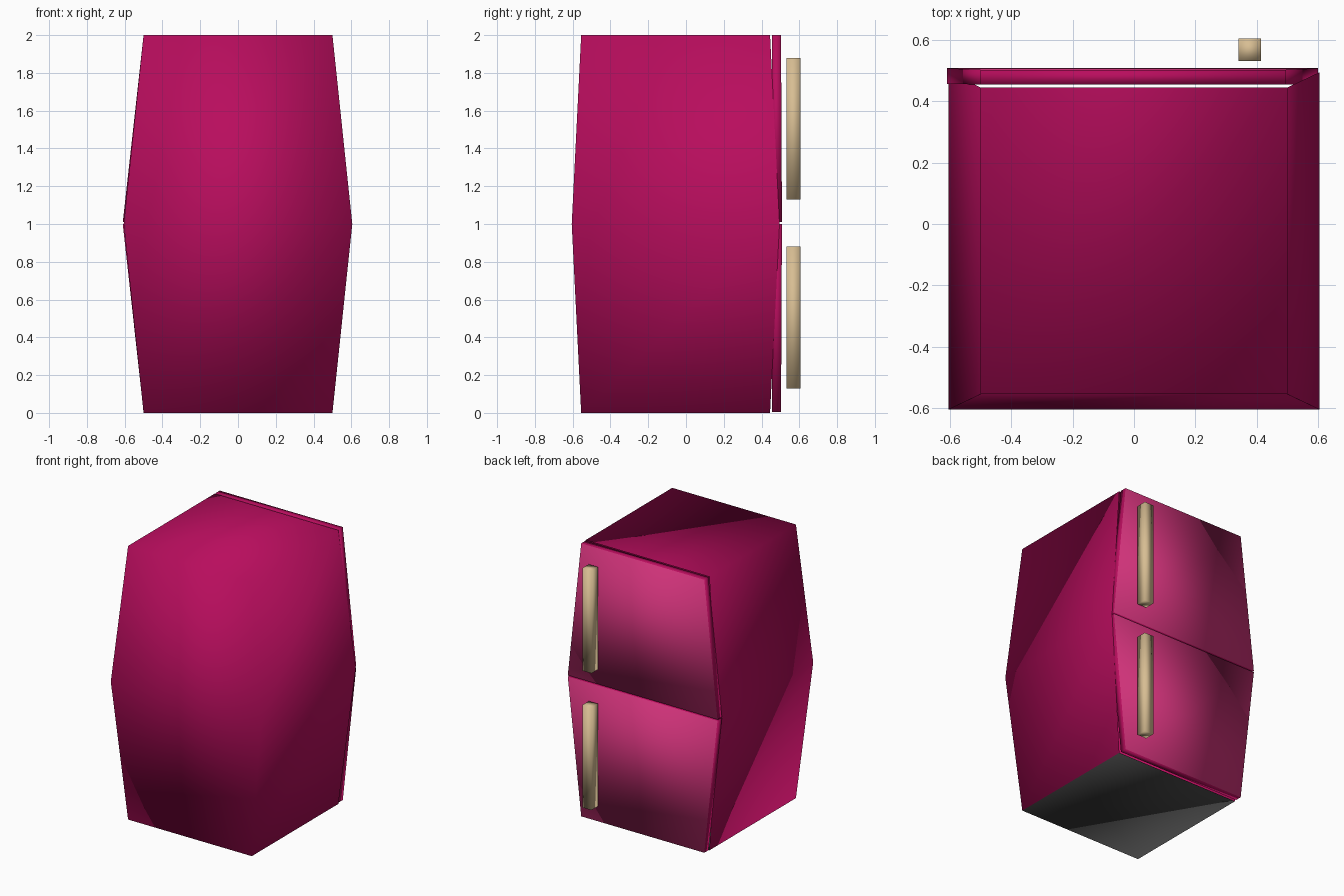
import bpy
import bmesh

cube = bpy.data.objects.get("Cube")
if cube:
    bpy.data.objects.remove(cube, do_unlink=True)


def material(name, rgb):
    mat = bpy.data.materials.new(name)
    mat.use_nodes = True
    mat.diffuse_color = (*rgb, 1)
    mat.node_tree.nodes["Principled BSDF"].inputs["Base Color"].default_value = (*rgb, 1)
    return mat


magenta = material("magenta enamel", (0.48, 0.004, 0.11))
pink = material("pink door panel", (0.62, 0.032, 0.19))
tan = material("tan handle", (0.68, 0.51, 0.29))
grey = material("grey underside", (0.08, 0.08, 0.08))


def loft(name, rings, mats, paint=None, open_back=False):
    """Skin rectangular rings (z, x0, x1, y0, y1) from bottom to top."""
    bm = bmesh.new()
    loops = [[bm.verts.new(p) for p in
              ((x0, y0, z), (x1, y0, z), (x1, y1, z), (x0, y1, z))]
             for z, x0, x1, y0, y1 in rings]
    bm.faces.new(loops[0][::-1])
    bm.faces.new(loops[-1])
    for low, high in zip(loops, loops[1:]):
        for i in range(4):
            if open_back and i == 2:
                continue
            j = (i + 1) % 4
            bm.faces.new((low[i], low[j], high[j], high[i]))
    bm.normal_update()
    for face in bm.faces:
        face.smooth = True
        if paint and paint(face.normal):
            face.material_index = 1
    mesh = bpy.data.meshes.new(name)
    bm.to_mesh(mesh)
    bm.free()
    for mat in mats:
        mesh.materials.append(mat)
    obj = bpy.data.objects.new(name, mesh)
    bpy.context.collection.objects.link(obj)
    return obj


# Bulging cabinet shell, open behind the doors, with a grey underside
end = (-0.5, 0.5, -0.555, 0.445)
middle = (-0.605, 0.605, -0.605, 0.495)
loft("cabinet", [(0, *end), (1, *middle), (2, *end)], (magenta, grey),
     lambda n: n.z < -0.9, open_back=True)

# Two tapered doors with paler outer panels
door_end = (-0.5, 0.495, 0.455, 0.503)
door_middle = (-0.61, 0.6, 0.457, 0.508)
loft("lower_door", [(0.005, *door_end), (1.0, *door_middle)],
     (magenta, pink), lambda n: n.y > 0.9)
loft("upper_door", [(1.01, *door_middle), (2, *door_end)],
     (magenta, pink), lambda n: n.y > 0.9)

# Vertical bar handles
grip = (0.341, 0.414, 0.532, 0.605)
for name, base in (("lower_handle", 0.13), ("upper_handle", 1.13)):
    loft(name, [(base, *grip), (base + 0.75, *grip)], (tan,))
